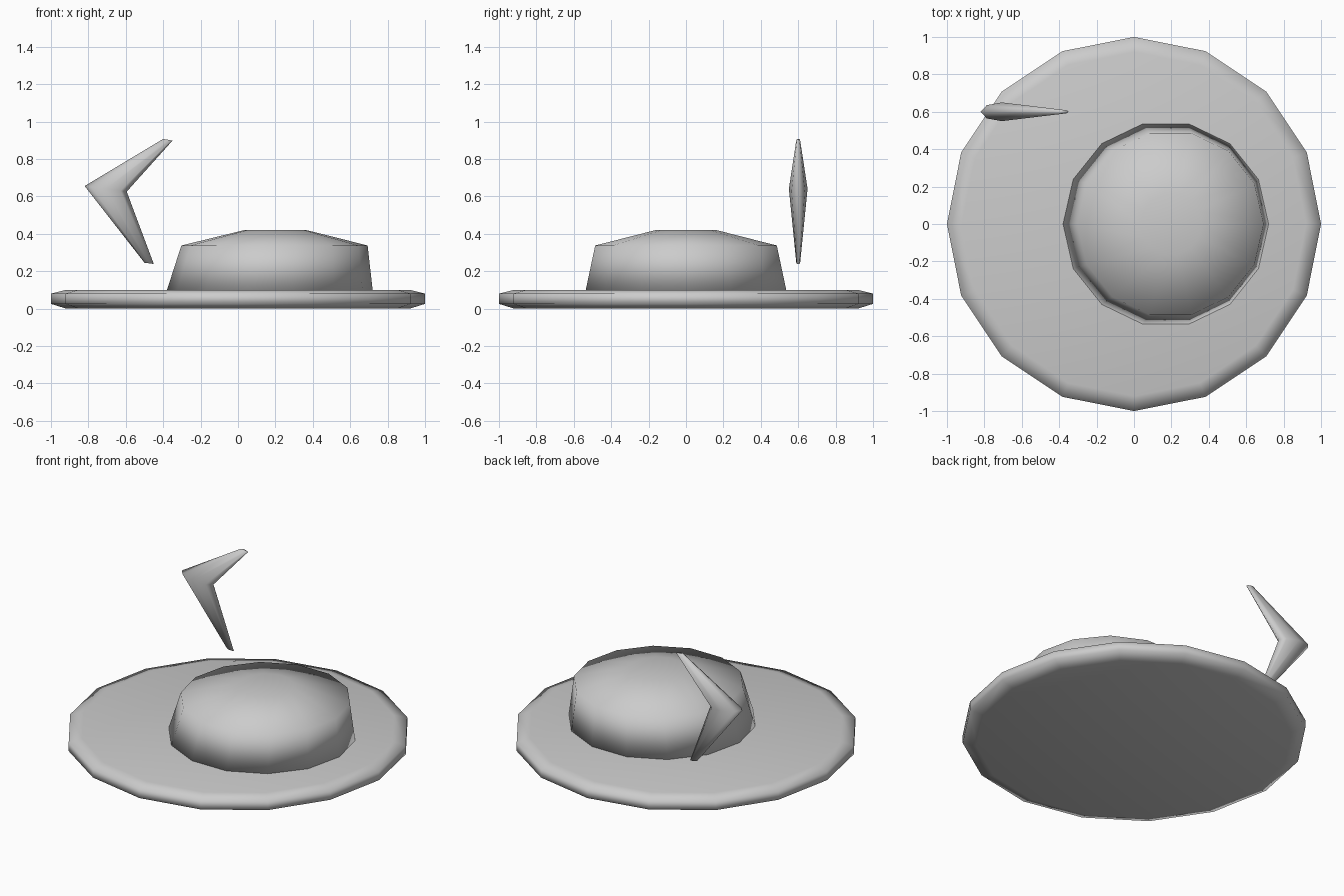
import bpy, bmesh, math
from mathutils import Vector

if "Cube" in bpy.data.objects:
    bpy.data.objects.remove(bpy.data.objects["Cube"])

mat = bpy.data.materials.new("light grey")
mat.diffuse_color = (0.6, 0.6, 0.6, 1)
mat.use_nodes = True
mat.node_tree.nodes["Principled BSDF"].inputs["Base Color"].default_value = mat.diffuse_color


def loft(name, rings):
    """Skin a list of equal-sided rings and cap both ends."""
    bm = bmesh.new()
    loops = [[bm.verts.new(p) for p in ring] for ring in rings]
    n = len(loops[0])
    for a, b in zip(loops, loops[1:]):
        for i in range(n):
            j = (i + 1) % n
            bm.faces.new((a[i], a[j], b[j], b[i]))
    bm.faces.new(loops[0])
    bm.faces.new(loops[-1])
    bmesh.ops.recalc_face_normals(bm, faces=bm.faces)
    for f in bm.faces:
        f.smooth = True
    mesh = bpy.data.meshes.new(name)
    bm.to_mesh(mesh)
    bm.free()
    mesh.materials.append(mat)
    obj = bpy.data.objects.new(name, mesh)
    bpy.context.collection.objects.link(obj)
    return obj


def ring(centre, u, v, n):
    c, u, v = Vector(centre), Vector(u), Vector(v)
    return [c + u * math.cos(2 * math.pi * i / n) + v * math.sin(2 * math.pi * i / n)
            for i in range(n)]


def flat_ring(x, r, z, n):
    return ring((x, 0, z), (r, 0, 0), (0, r, 0), n)


# wide disc with a chamfered rim
loft("base_disc", [flat_ring(0, r, z, 16) for r, z in
                   ((0.92, 0), (1, 0.025), (1, 0.08), (0.92, 0.1))])

# off-centre low dome, leaning slightly to the right
loft("dome", [flat_ring(x, r, z, 14) for x, r, z in
              ((0.17, 0.55, 0.098), (0.195, 0.498, 0.337), (0.20, 0.164, 0.42))])

# bent, tapering blade floating at the back left: outer point, inner point, half thickness
stations = (((-0.40, 0.907), (-0.35, 0.898), 0.01),
            ((-0.82, 0.655), (-0.595, 0.625), 0.05),
            ((-0.50, 0.245), (-0.45, 0.238), 0.01))
blade = []
for (x0, z0), (x1, z1), t in stations:
    blade.append(ring(((x0 + x1) / 2, 0.6, (z0 + z1) / 2),
                      ((x0 - x1) / 2, 0, (z0 - z1) / 2), (0, t, 0), 8))
loft("bent_blade", blade)
